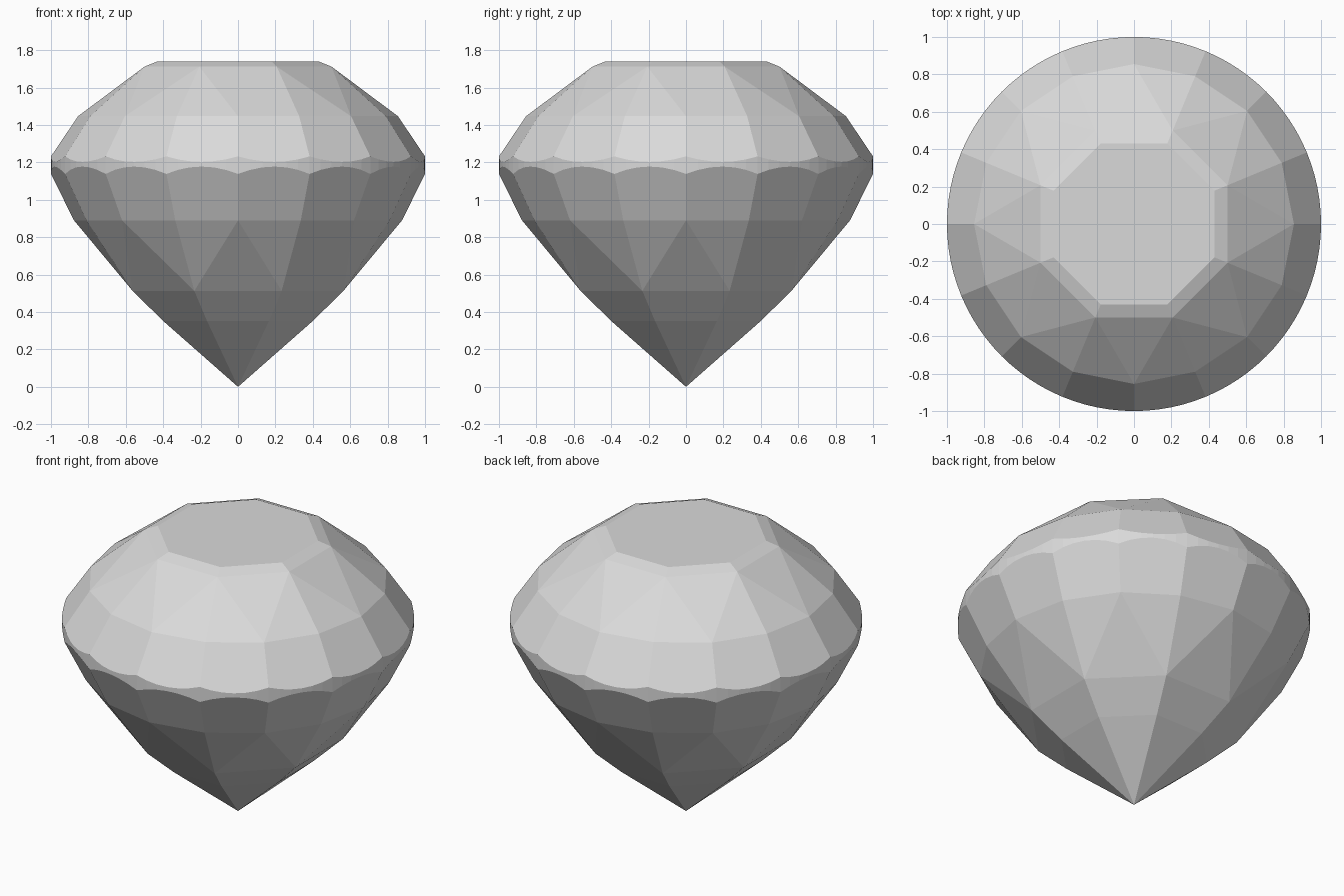
import bpy
import bmesh
from math import cos, sin, pi

cube = bpy.data.objects.get("Cube")
if cube:
    bpy.data.objects.remove(cube, do_unlink=True)

SIDES = 16        # facets around the widest part
ARC = 6           # girdle steps per facet
STEP = 2 * pi / SIDES
bm = bmesh.new()


def ring(radius, z, count, start=0.0):
    return [bm.verts.new((radius * cos(start + 2 * pi * i / count),
                          radius * sin(start + 2 * pi * i / count), z))
            for i in range(count)]


def scallop(inner_radius, inner_z, cusp_z):
    """Girdle edge where flat facets, rising from an inner ring, cut a unit cylinder."""
    flat = cos(STEP / 2)
    slope = (cusp_z - inner_z) / (flat * (1 - inner_radius))
    verts = []
    for i in range(SIDES * ARC):
        angle = i * STEP / ARC
        off = (i % ARC) * STEP / ARC - STEP / 2
        z = cusp_z + slope * (cos(off) - flat)
        verts.append(bm.verts.new((cos(angle), sin(angle), z)))
    return verts


def bridge(a, b):
    n = len(a)
    for i in range(n):
        bm.faces.new((a[i], a[(i + 1) % n], b[(i + 1) % n], b[i]))


def star(eight, sixteen):
    """Triangles between an octagon and a ring with twice the corners."""
    for i, p in enumerate(eight):
        a, b, c = (sixteen[(2 * i + k) % SIDES] for k in range(3))
        bm.faces.new((p, a, b))
        bm.faces.new((p, b, c))
        bm.faces.new((p, c, eight[(i + 1) % 8]))


def main_facets(inner, edge):
    """Flat facets from a sixteen-sided ring to the scalloped girdle edge."""
    for i in range(SIDES):
        arc = [edge[(i * ARC + k) % len(edge)] for k in range(ARC + 1)]
        bm.faces.new(arc + [inner[(i + 1) % SIDES], inner[i]])


# Crown: table, bevel, star facets and upper girdle facets
table = ring(0.466, 1.74, 8, STEP)
bevel = ring(0.541, 1.712, 8, STEP)
crown = ring(0.855, 1.447, SIDES)
crown_edge = scallop(0.855, 1.447, 1.232)
bm.faces.new(table)
bridge(table, bevel)
star(bevel, crown)
main_facets(crown, crown_edge)

# Girdle
pavilion_edge = scallop(0.877, 0.89, 1.138)
bridge(crown_edge, pavilion_edge)

# Pavilion: lower girdle facets, star facets and the point
pavilion = ring(0.877, 0.89, SIDES)
lower = ring(0.61, 0.513, 8, STEP)
tip_ring = ring(0.433, 0.352, 8, STEP)
tip = bm.verts.new((0, 0, 0))
main_facets(pavilion, pavilion_edge)
star(lower, pavilion)
bridge(lower, tip_ring)
for i in range(8):
    bm.faces.new((tip_ring[i], tip_ring[(i + 1) % 8], tip))

bmesh.ops.recalc_face_normals(bm, faces=bm.faces[:])
mesh = bpy.data.meshes.new("cut_gem")
bm.to_mesh(mesh)
bm.free()
gem = bpy.data.objects.new("cut_gem", mesh)
bpy.context.collection.objects.link(gem)

# Pale grey colour
grey = bpy.data.materials.new("pale_grey")
grey.use_nodes = True
color = (0.7, 0.7, 0.7, 1)
grey.diffuse_color = color
grey.node_tree.nodes["Principled BSDF"].inputs["Base Color"].default_value = color
mesh.materials.append(grey)
